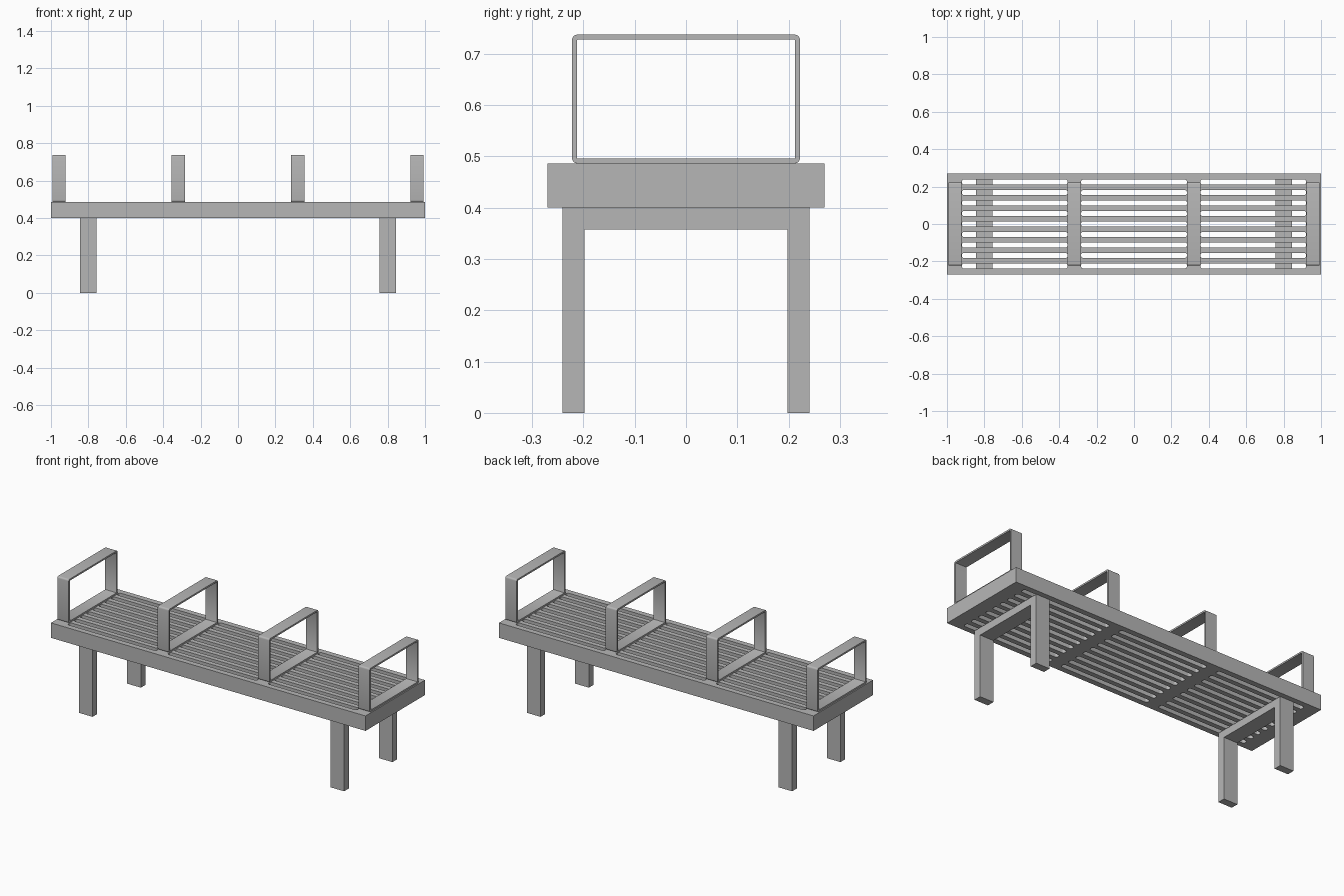
import bpy
import bmesh
from math import sin, cos, pi, radians
from mathutils import Matrix

cube = bpy.data.objects.get("Cube")
if cube:
    bpy.data.objects.remove(cube, do_unlink=True)

# Single painted metal finish
GREY = (0.47, 0.47, 0.47, 1.0)
metal = bpy.data.materials.new("grey metal")
metal.use_nodes = True
metal.diffuse_color = GREY
metal.node_tree.nodes["Principled BSDF"].inputs["Base Color"].default_value = GREY

# Turns a flat profile so that its axes become y and z, with depth along x
SIDEWAYS = Matrix(((0, 0, 1), (1, 0, 0), (0, 1, 0))).to_4x4()


def rounded_rect(x0, x1, y0, y1, r=0.0, steps=4):
    """Outline of a rectangle with optional rounded corners."""
    if r == 0:
        return [(x0, y0), (x1, y0), (x1, y1), (x0, y1)]
    corners = [(x1 - r, y1 - r), (x0 + r, y1 - r), (x0 + r, y0 + r), (x1 - r, y0 + r)]
    return [(cx + r * cos((q + i / steps) * pi / 2), cy + r * sin((q + i / steps) * pi / 2))
            for q, (cx, cy) in enumerate(corners) for i in range(steps + 1)]


def extrude_profile(name, outlines, depth, matrix):
    """Solid from an outer outline and its holes, extruded evenly both ways."""
    curve = bpy.data.curves.new(name, "CURVE")
    curve.dimensions = "2D"
    curve.fill_mode = "BOTH"
    curve.extrude = depth / 2
    for outline in outlines:
        spline = curve.splines.new("POLY")
        spline.points.add(len(outline) - 1)
        for point, (u, v) in zip(spline.points, outline):
            point.co = (u, v, 0, 1)
        spline.use_cyclic_u = True
    obj = bpy.data.objects.new(name, curve)
    bpy.context.collection.objects.link(obj)
    bpy.ops.object.select_all(action="DESELECT")
    bpy.context.view_layer.objects.active = obj
    obj.select_set(True)
    bpy.ops.object.convert(target="MESH")
    obj = bpy.context.object
    # Weld the caps to the walls
    bm = bmesh.new()
    bm.from_mesh(obj.data)
    bmesh.ops.remove_doubles(bm, verts=bm.verts, dist=0.0001)
    bmesh.ops.recalc_face_normals(bm, faces=bm.faces)
    bm.transform(matrix)
    bm.to_mesh(obj.data)
    bm.free()
    obj.data.materials.clear()
    obj.data.materials.append(metal)
    bpy.ops.object.shade_smooth_by_angle(angle=radians(35))
    return obj


# Seat: slab with three bays of nine long slots
SEAT_BOTTOM, SEAT_TOP = 0.40, 0.486
seat_outlines = [rounded_rect(-1, 1, -0.27, 0.27)]
for x0, x1 in ((-0.92, -0.355), (-0.283, 0.283), (0.355, 0.92)):
    for row in range(-4, 5):
        y = row * 0.056
        seat_outlines.append(rounded_rect(x0, x1, y - 0.014, y + 0.014, 0.012))
extrude_profile("slotted_seat", seat_outlines, SEAT_TOP - SEAT_BOTTOM,
                Matrix.Translation((0, 0, (SEAT_BOTTOM + SEAT_TOP) / 2)))

# Armrests: four flat-bar loops standing on the seat
TOP, BAR = 0.737, 0.0095
arm_outlines = [
    rounded_rect(-0.222, 0.222, SEAT_TOP, TOP, 0.01),
    rounded_rect(-0.222 + BAR, 0.222 - BAR, SEAT_TOP + BAR, TOP - BAR, 0.002, 2),
]
arm_names = ("right_end", "right_middle", "left_middle", "left_end")
for name, x in zip(arm_names, (-0.957, -0.319, 0.319, 0.957)):
    extrude_profile(name + "_armrest", arm_outlines, 0.072,
                    Matrix.Translation((x, 0, 0)) @ SIDEWAYS)

# Leg frames: two legs joined by a crossbeam under the seat
OUT, IN, BEAM = 0.241, 0.198, 0.357
leg_outline = [(-OUT, 0), (-IN, 0), (-IN, BEAM), (IN, BEAM),
               (IN, 0), (OUT, 0), (OUT, SEAT_BOTTOM), (-OUT, SEAT_BOTTOM)]
for name, x in (("right", -0.8), ("left", 0.8)):
    extrude_profile(name + "_leg_frame", [leg_outline], 0.087,
                    Matrix.Translation((x, 0, 0)) @ SIDEWAYS)
